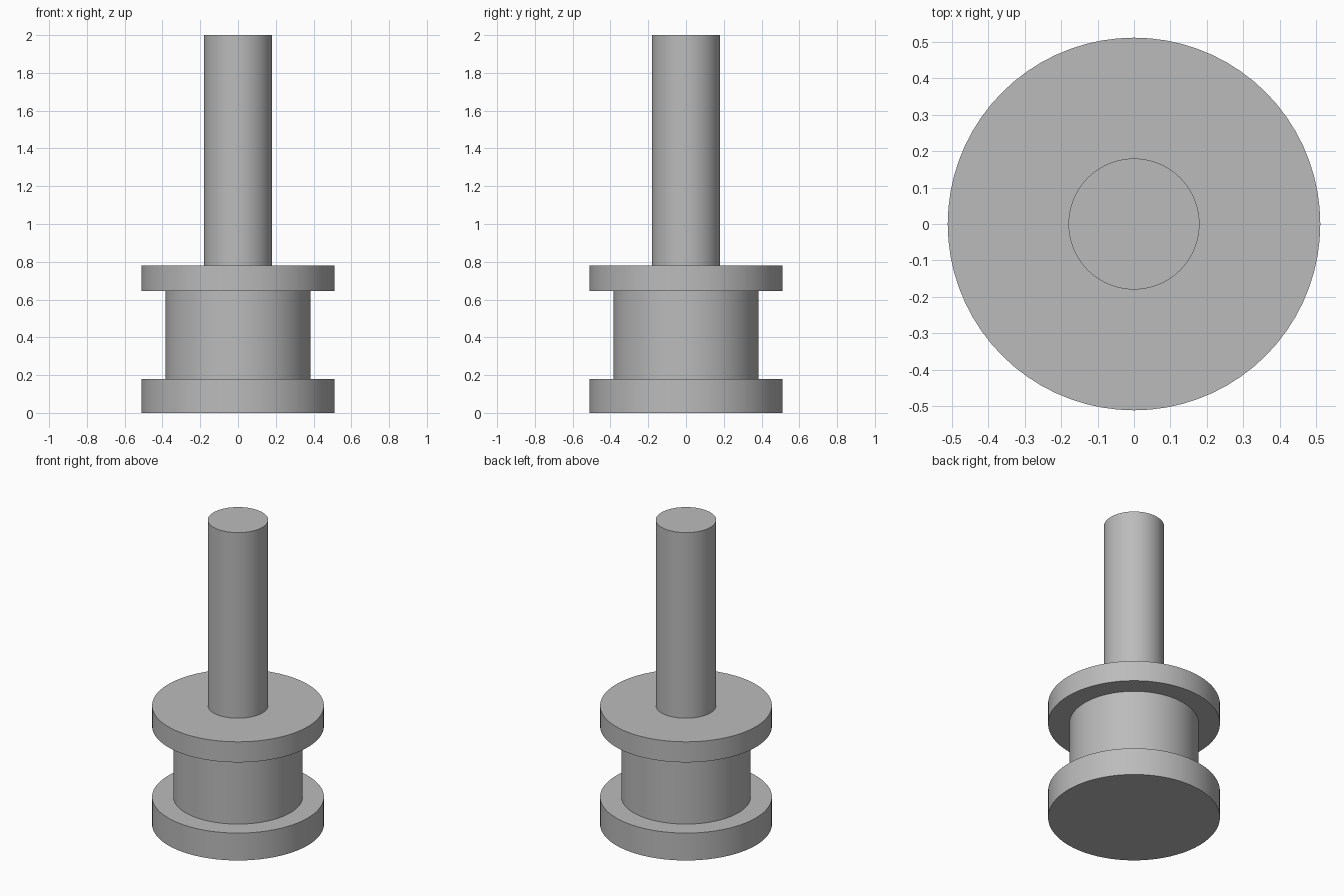
import bpy
import bmesh
import math

SEGMENTS = 72

cube = bpy.data.objects.get("Cube")
if cube:
    bpy.data.objects.remove(cube, do_unlink=True)

# Single plain grey finish
grey = bpy.data.materials.new("plain_grey")
grey.use_nodes = True
colour = (0.5, 0.5, 0.5, 1)
grey.diffuse_color = colour
grey.node_tree.nodes["Principled BSDF"].inputs["Base Color"].default_value = colour


def turned_part(name, profile):
    """Revolve (radius, height) points about z and cap both ends."""
    bm = bmesh.new()
    rings = []
    for radius, z in profile:
        angles = [math.tau * i / SEGMENTS for i in range(SEGMENTS)]
        rings.append([bm.verts.new((radius * math.cos(a), radius * math.sin(a), z))
                      for a in angles])
    for low, high in zip(rings, rings[1:]):
        for i in range(SEGMENTS):
            j = (i + 1) % SEGMENTS
            bm.faces.new((low[i], low[j], high[j], high[i]))
    bm.faces.new(rings[0][::-1])
    bm.faces.new(rings[-1])
    mesh = bpy.data.meshes.new(name)
    bm.to_mesh(mesh)
    bm.free()
    mesh.materials.append(grey)
    obj = bpy.data.objects.new(name, mesh)
    bpy.context.collection.objects.link(obj)
    bpy.ops.object.select_all(action="DESELECT")
    obj.select_set(True)
    bpy.context.view_layer.objects.active = obj
    bpy.ops.object.shade_smooth_by_angle(angle=math.radians(30))
    return obj


# Stepped spool: bottom flange, hub, top flange and shaft in one solid
flange, hub, shaft = 0.512, 0.385, 0.18
base_top, hub_top, collar_top, shaft_top = 0.18, 0.645, 0.78, 2.0
turned_part("flanged_spool_with_shaft", [
    (flange, 0), (flange, base_top),
    (hub, base_top), (hub, hub_top),
    (flange, hub_top), (flange, collar_top),
    (shaft, collar_top), (shaft, shaft_top),
])
